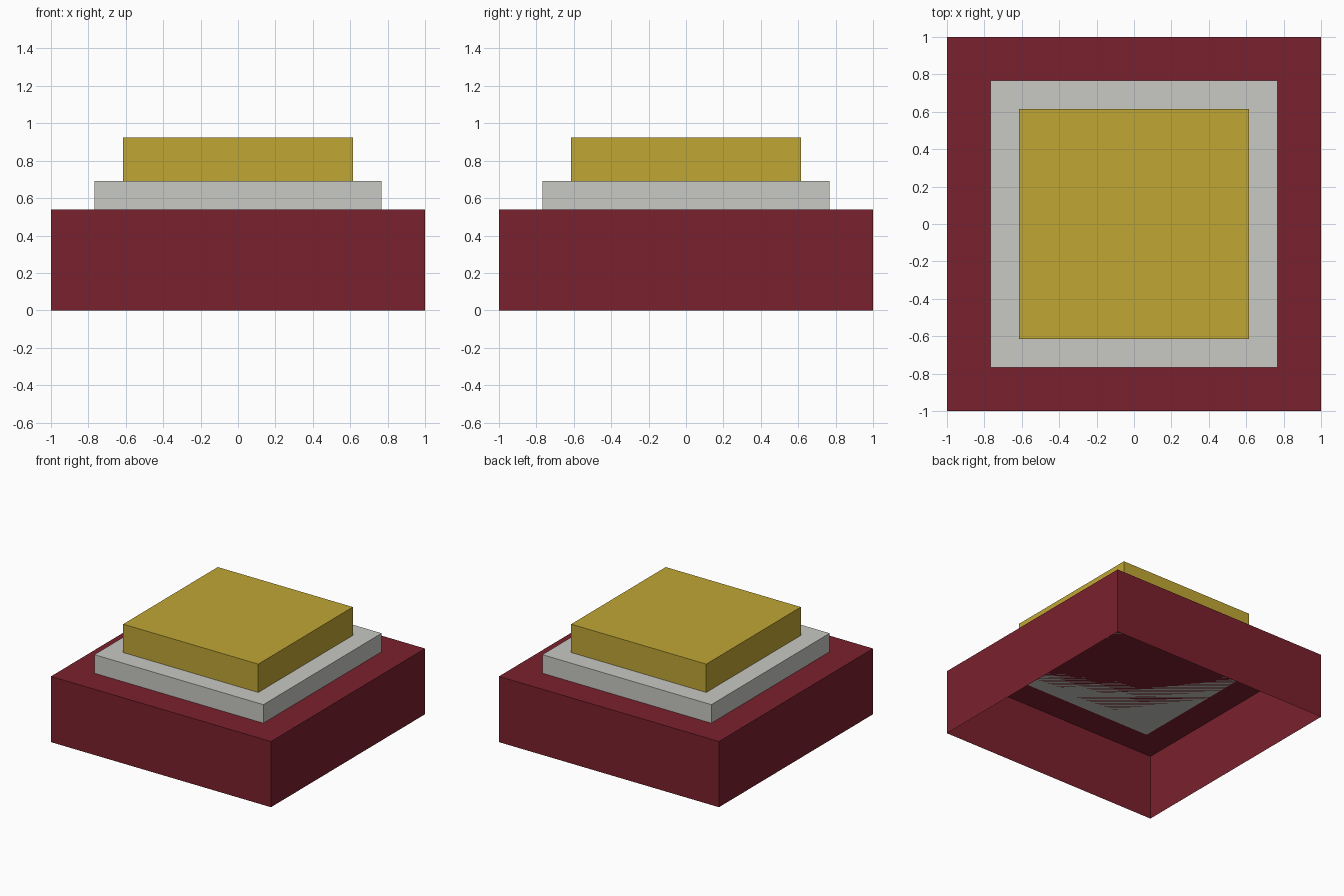
import bpy, bmesh

if "Cube" in bpy.data.objects:
    bpy.data.objects.remove(bpy.data.objects["Cube"])


def material(name, rgb):
    # 8-bit sRGB to linear
    lin = [((c / 255 + 0.055) / 1.055) ** 2.4 for c in rgb]
    mat = bpy.data.materials.new(name)
    mat.diffuse_color = (*lin, 1.0)
    mat.use_nodes = True
    mat.node_tree.nodes["Principled BSDF"].inputs["Base Color"].default_value = mat.diffuse_color
    return mat


def slab(name, half, z0, z1, mat, open_bottom=False):
    bm = bmesh.new()
    bmesh.ops.create_cube(bm, size=1)
    for v in bm.verts:
        v.co.x *= 2 * half
        v.co.y *= 2 * half
        v.co.z = z1 if v.co.z > 0 else z0
    bm.normal_update()
    if open_bottom:
        under = [f for f in bm.faces if f.normal.z < -0.5]
        bmesh.ops.delete(bm, geom=under, context='FACES_ONLY')
    mesh = bpy.data.meshes.new(name)
    bm.to_mesh(mesh)
    bm.free()
    mesh.materials.append(mat)
    obj = bpy.data.objects.new(name, mesh)
    bpy.context.collection.objects.link(obj)
    return obj


# Hollow base, open underneath
slab("base", 1.0, 0.0, 0.54, material("dark red", (122, 33, 45)), open_bottom=True)
# Thin middle plate
slab("middle_plate", 0.768, 0.54, 0.692, material("light grey", (200, 200, 196)))
# Top block
slab("top_block", 0.614, 0.692, 0.925, material("gold", (192, 166, 53)))
